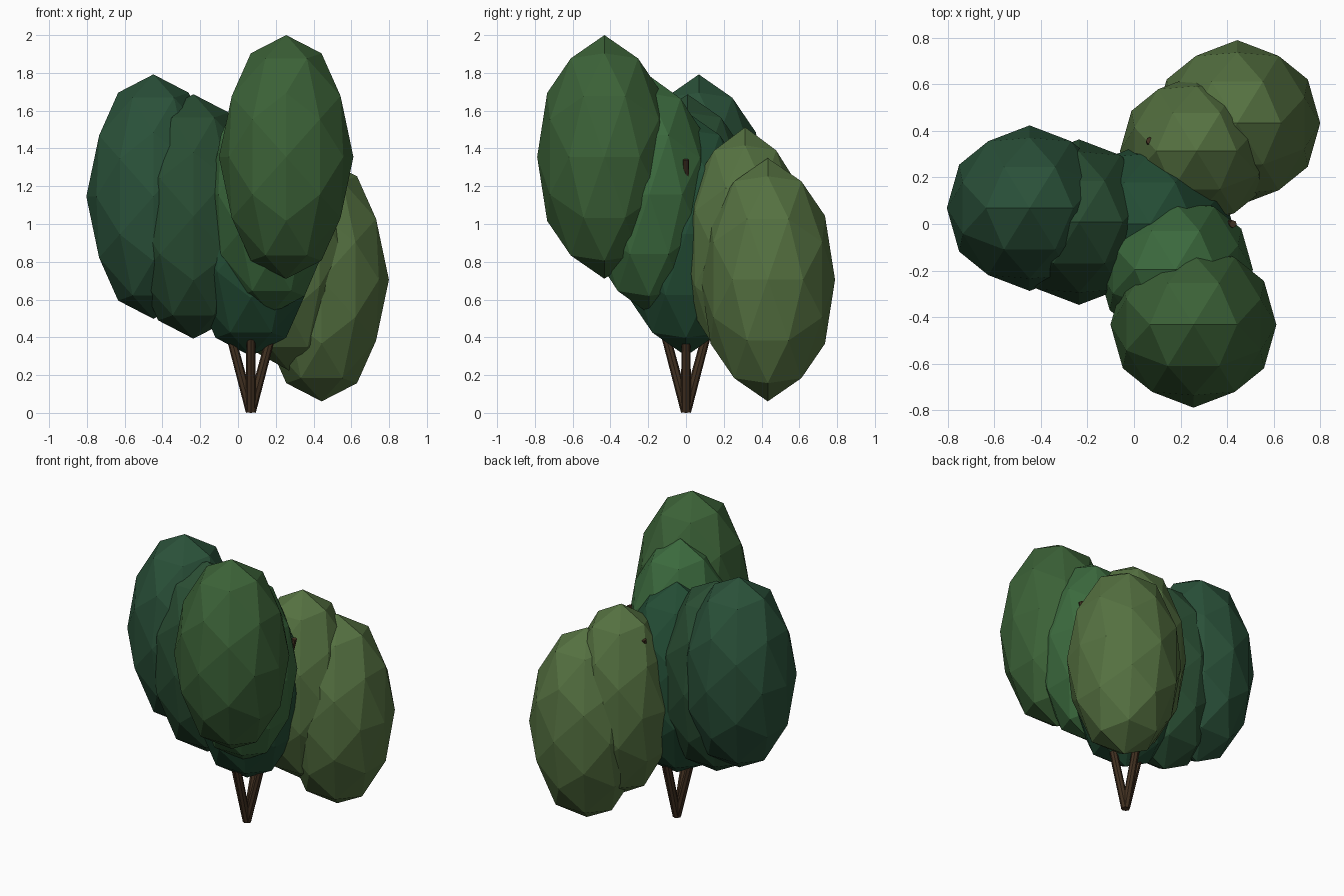
import bpy, bmesh, math
from mathutils import Vector, Matrix

if "Cube" in bpy.data.objects:
    bpy.data.objects.remove(bpy.data.objects["Cube"])


def material(name, rgb):
    m = bpy.data.materials.new(name)
    m.diffuse_color = [(c / 255) ** 2.2 for c in rgb] + [1]
    m.use_nodes = True
    m.node_tree.nodes["Principled BSDF"].inputs["Base Color"].default_value = m.diffuse_color
    return m


def make_object(name, bm, mat):
    bmesh.ops.recalc_face_normals(bm, faces=bm.faces)
    me = bpy.data.meshes.new(name)
    bm.to_mesh(me)
    bm.free()
    me.materials.append(mat)
    ob = bpy.data.objects.new(name, me)
    bpy.context.collection.objects.link(ob)
    return ob


# 80-face icosphere points, with two-fold axes along x, y and z
a, b = 0.5257, 0.8507
base = [Vector(p) for s in (-1, 1) for t in (-1, 1)
        for p in ((s * a, 0, t * b), (s * b, t * a, 0), (0, s * b, t * a))]
points = base + [(p + q).normalized() for i, p in enumerate(base)
                 for q in base[:i] if (p - q).length < 1.1]


def foliage(name, centre, radius, half_height, mat):
    bm = bmesh.new()
    for p in points:
        bm.verts.new(p)
    bmesh.ops.convex_hull(bm, input=bm.verts)
    bmesh.ops.scale(bm, vec=(radius, radius, half_height), verts=bm.verts)
    ob = make_object(name, bm, mat)
    ob.location = centre


teal = material("teal_leaf", (46, 82, 60))
deep = material("deep_leaf", (45, 78, 54))
core = material("core_leaf", (40, 78, 56))
green = material("green_leaf", (62, 106, 64))
moss = material("moss_leaf", (62, 98, 58))
olive = material("olive_leaf", (86, 113, 67))
bark = material("bark", (68, 52, 38))

# Foliage clumps in three arms around the core
foliage("foliage_core", (0.068, 0, 0.948), 0.355, 0.647, core)
foliage("foliage_left_inner", (-0.236, 0.008, 1.04), 0.355, 0.647, deep)
foliage("foliage_left_outer", (-0.448, 0.068, 1.145), 0.355, 0.647, teal)
foliage("foliage_front_inner", (0.178, -0.195, 1.155), 0.332, 0.63, green)
foliage("foliage_front_outer", (0.255, -0.432, 1.355), 0.356, 0.645, moss)
foliage("foliage_back_inner", (0.268, 0.313, 0.869), 0.328, 0.644, olive)
foliage("foliage_back_outer", (0.443, 0.433, 0.705), 0.356, 0.644, olive)

# Four trunk stems leaning outward 15 degrees from one foot
length = 1.38
for i, side in enumerate(("right", "back", "left", "front")):
    bm = bmesh.new()
    bmesh.ops.create_cone(bm, cap_ends=True, segments=8, radius1=0.027,
                          radius2=0.016, depth=length)
    bmesh.ops.translate(bm, vec=(0, 0, length / 2), verts=bm.verts)
    turn = Matrix.Rotation(i * math.pi / 2, 4, 'Z') @ Matrix.Rotation(math.radians(15), 4, 'Y')
    bmesh.ops.transform(bm, matrix=turn, verts=bm.verts)
    ob = make_object("stem_" + side, bm, bark)
    ob.location = (0.068, 0, 0.007)
